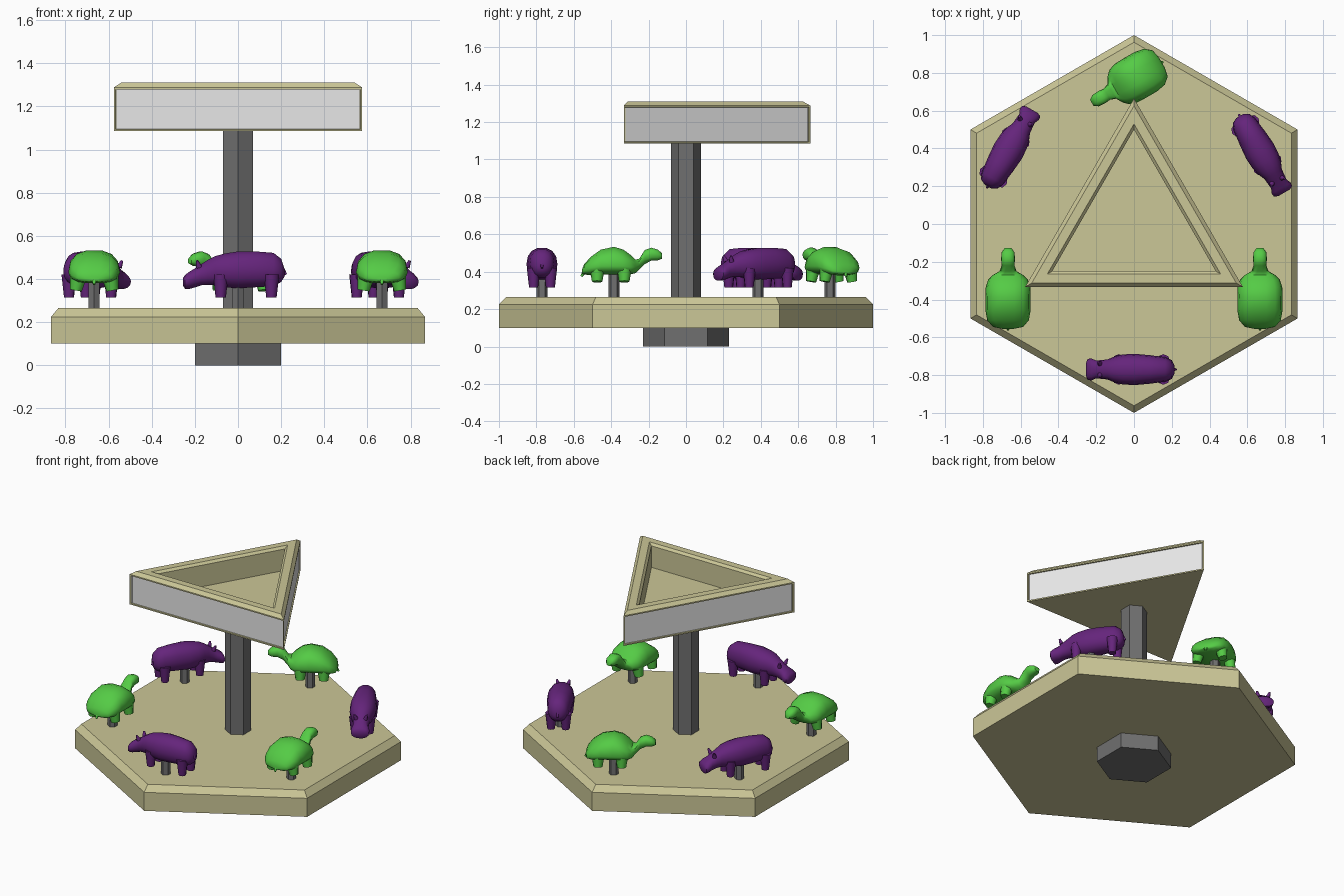
import bpy, bmesh, math
from mathutils import Matrix, Vector

cube = bpy.data.objects.get("Cube")
if cube:
    bpy.data.objects.remove(cube, do_unlink=True)


def material(name, rgb):
    m = bpy.data.materials.new(name)
    m.use_nodes = True
    m.diffuse_color = (*rgb, 1)
    m.node_tree.nodes["Principled BSDF"].inputs["Base Color"].default_value = (*rgb, 1)
    return m


TAN = material("tan", (0.60, 0.57, 0.31))
GREY = material("dark_grey", (0.16, 0.16, 0.16))
PANEL = material("light_grey", (0.80, 0.80, 0.80))
GREEN = material("green", (0.09, 0.60, 0.06))
PURPLE = material("purple", (0.13, 0.018, 0.20))


def skin(bm, rings):
    """Join successive rings of points with quads and cap both ends."""
    loops = [[bm.verts.new(p) for p in ring] for ring in rings]
    n = len(loops[0])
    sides = []
    for a, b in zip(loops, loops[1:]):
        for i in range(n):
            j = (i + 1) % n
            sides.append(bm.faces.new((a[i], a[j], b[j], b[i])))
    bm.faces.new(loops[0][::-1])
    bm.faces.new(loops[-1])
    return sides


def to_mesh(bm, name, *mats):
    bmesh.ops.recalc_face_normals(bm, faces=bm.faces)
    me = bpy.data.meshes.new(name)
    bm.to_mesh(me)
    bm.free()
    for m in mats:
        me.materials.append(m)
    return me


def place(name, me, matrix=Matrix()):
    ob = bpy.data.objects.new(name, me)
    ob.matrix_world = matrix
    bpy.context.collection.objects.link(ob)
    return ob


def polygon(r, z, sides):
    """Regular polygon with one corner pointing to the back."""
    step = math.tau / sides
    return [Vector((-r * math.sin(i * step), r * math.cos(i * step), z)) for i in range(sides)]


def prism(name, sides, profile, mat):
    bm = bmesh.new()
    skin(bm, [polygon(r, z, sides) for r, z in profile])
    return place(name, to_mesh(bm, name, mat))


# Platform, hub and centre post
prism("platform", 6, [(1, 0.10), (1, 0.225), (0.962, 0.265)], TAN)
prism("base_hub", 6, [(0.23, 0), (0.23, 0.10)], GREY)
prism("centre_post", 6, [(0.08, 0.26), (0.08, 1.09)], GREY)

# Triangular sign box, open on top, with a recessed panel on each side
bm = bmesh.new()
profile = [(0.665, 1.085), (0.665, 1.288), (0.625, 1.31), (0.53, 1.31), (0.5, 1.295), (0.5, 1.15)]
outer = skin(bm, [polygon(r, z, 3) for r, z in profile])[:3]
bmesh.ops.recalc_face_normals(bm, faces=bm.faces)
bmesh.ops.inset_individual(bm, faces=outer, thickness=0.012, depth=0)
bmesh.ops.inset_individual(bm, faces=outer, thickness=0.002, depth=-0.008)
for f in outer:
    f.material_index = 1
place("sign_box", to_mesh(bm, "sign_box", TAN, PANEL))


def body(bm, stations, power):
    """Loft along x; each station is x, z, half width, height above, depth below."""
    def bend(v):
        return math.copysign(abs(v) ** power, v)
    rings = []
    for x, z, w, up, down in stations:
        ring = []
        for i in range(14):
            a = math.tau * i / 14
            c, s = bend(math.cos(a)), bend(math.sin(a))
            ring.append(Vector((x, w * c, z + (up if s > 0 else down) * s)))
        rings.append(ring)
    skin(bm, rings)


def limb(bm, start, end, r1, r2, sides=8):
    """Tapered round limb between two points."""
    start, end = Vector(start), Vector(end)
    turn = (end - start).to_track_quat("Z", "Y").to_matrix()
    skin(bm, [[p + turn @ v for v in polygon(r, 0, sides)] for p, r in ((start, r1), (end, r2))])


def finish(bm, name, mat):
    me = to_mesh(bm, name, mat)
    me.shade_smooth()
    return me


# Hippo seat, heading +x
bm = bmesh.new()
body(bm, [
    (-0.215, 0.43, 0.02, 0.02, 0.02), (-0.20, 0.435, 0.05, 0.06, 0.05),
    (-0.165, 0.44, 0.065, 0.083, 0.075), (-0.08, 0.44, 0.076, 0.09, 0.08),
    (0, 0.44, 0.083, 0.09, 0.085), (0.06, 0.44, 0.079, 0.08, 0.08),
    (0.105, 0.44, 0.068, 0.068, 0.07), (0.14, 0.43, 0.053, 0.06, 0.06),
    (0.17, 0.42, 0.05, 0.05, 0.05), (0.20, 0.405, 0.047, 0.045, 0.045),
    (0.225, 0.395, 0.058, 0.04, 0.042), (0.245, 0.388, 0.056, 0.032, 0.036),
    (0.254, 0.388, 0.035, 0.018, 0.02)], 0.9)
for side in (-1, 1):
    for x in (-0.155, 0.08):
        limb(bm, (x, 0.045 * side, 0.42), (x, 0.045 * side, 0.315), 0.036, 0.024)
    limb(bm, (0.18, 0.03 * side, 0.455), (0.19, 0.04 * side, 0.485), 0.014, 0.006)
limb(bm, (-0.20, 0, 0.46), (-0.222, 0, 0.42), 0.01, 0.006)
hippo = finish(bm, "hippo", PURPLE)

# Turtle seat, heading +x
bm = bmesh.new()
body(bm, [
    (-0.17, 0.40, 0.03, 0.015, 0.01), (-0.16, 0.405, 0.08, 0.035, 0.02),
    (-0.125, 0.42, 0.11, 0.06, 0.04), (-0.07, 0.43, 0.12, 0.09, 0.045),
    (0, 0.43, 0.12, 0.105, 0.045), (0.05, 0.43, 0.118, 0.09, 0.045),
    (0.09, 0.425, 0.105, 0.065, 0.04), (0.115, 0.425, 0.08, 0.04, 0.033),
    (0.135, 0.44, 0.045, 0.03, 0.03), (0.165, 0.485, 0.034, 0.032, 0.045),
    (0.20, 0.495, 0.037, 0.034, 0.036), (0.235, 0.49, 0.034, 0.028, 0.03),
    (0.258, 0.485, 0.018, 0.013, 0.015)], 0.82)
for side in (-1, 1):
    for x in (-0.09, 0.055):
        limb(bm, (x, 0.07 * side, 0.43), (x, 0.085 * side, 0.347), 0.042, 0.028)
limb(bm, (-0.15, 0, 0.41), (-0.175, 0, 0.375), 0.014, 0.006)
turtle = finish(bm, "turtle", GREEN)

# Ring of six seats, alternating, each on a short pole
bm = bmesh.new()
limb(bm, (0, 0, 0.26), (0, 0, 0.42), 0.03, 0.03, 6)
pole = to_mesh(bm, "seat_pole", GREY)
seats = [("front_hippo", hippo, -90, 180), ("right_turtle", turtle, 210, 90),
         ("left_turtle", turtle, -30, 90), ("left_hippo", hippo, 30, 300),
         ("back_turtle", turtle, 90, 210), ("right_hippo", hippo, 150, 60)]
for name, me, where, heading in seats:
    a = math.radians(where)
    spot = Matrix.Translation((0.77 * math.cos(a), 0.77 * math.sin(a), 0))
    place(name + "_pole", pole, spot)
    ob = place(name, me, spot @ Matrix.Rotation(math.radians(heading), 4, "Z"))
    bpy.ops.object.select_all(action="DESELECT")
    ob.select_set(True)
    bpy.context.view_layer.objects.active = ob
    bpy.ops.object.shade_smooth_by_angle(angle=math.radians(50))
